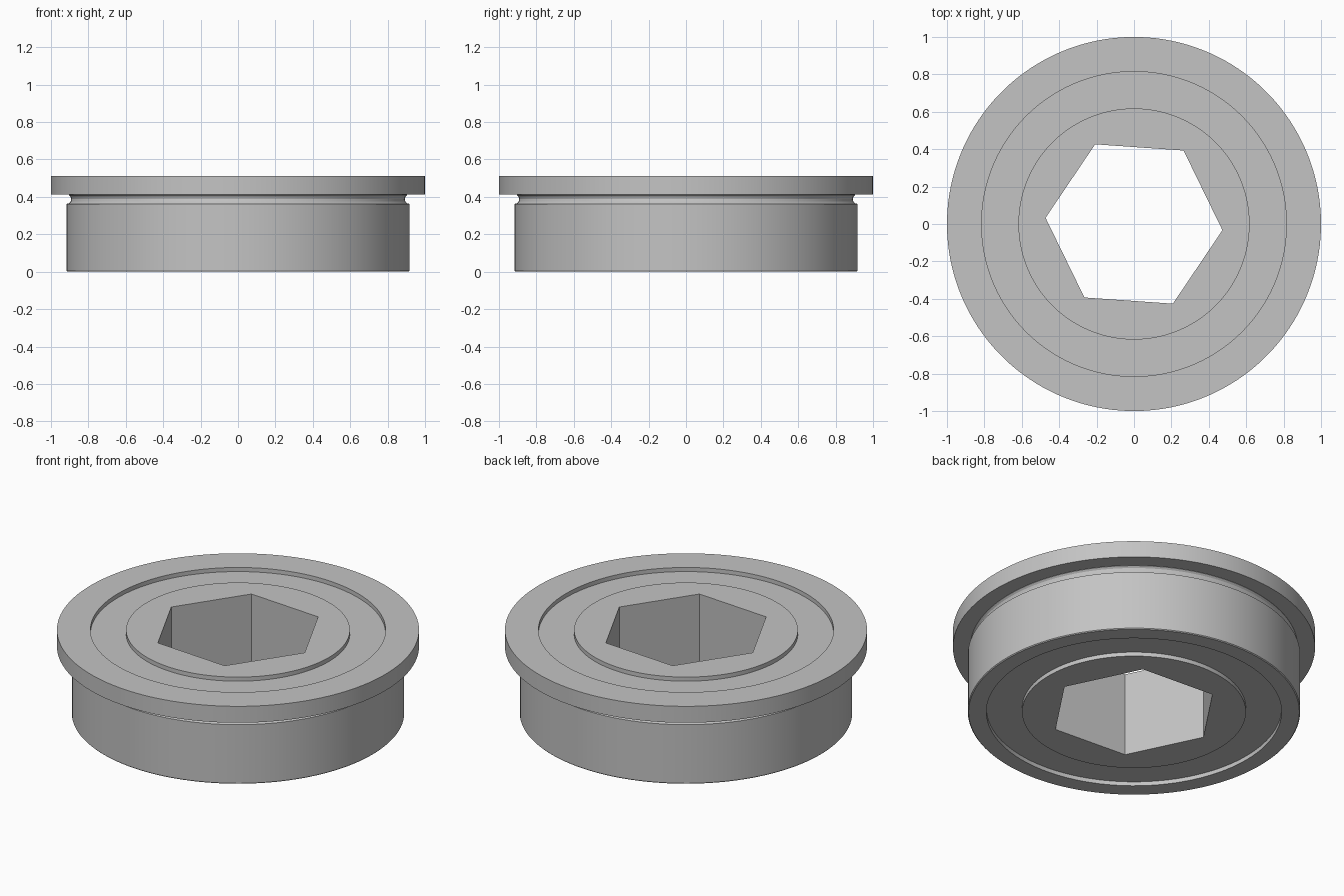
import bpy, bmesh
from math import cos, pi, radians, sin

cube = bpy.data.objects.get("Cube")
if cube:
    bpy.data.objects.remove(cube)

SEGMENTS = 144
TURN = radians(-4)      # rotation of the hexagonal bore
HEIGHT = 0.512
RECESS = 0.025

steel = bpy.data.materials.new("steel grey")
steel.use_nodes = True
colour = (0.55, 0.55, 0.55, 1)
steel.diffuse_color = colour
steel.node_tree.nodes["Principled BSDF"].inputs["Base Color"].default_value = colour


def hex_radius(angle, corner):
    """Distance from the axis to a hexagon with the given corner radius."""
    return corner * cos(pi / 6) / cos(angle % (pi / 3) - pi / 6)


def lathe(name, profile):
    """Spin a closed profile of (radius, z, is_hex) around the z axis."""
    bm = bmesh.new()
    rings = []
    for radius, z, is_hex in profile:
        ring = []
        for i in range(SEGMENTS):
            a = 2 * pi * i / SEGMENTS
            r = hex_radius(a, radius) if is_hex else radius
            ring.append(bm.verts.new((r * cos(a + TURN), r * sin(a + TURN), z)))
        rings.append(ring)
    for k, ring in enumerate(rings):
        after = rings[(k + 1) % len(rings)]
        for i in range(SEGMENTS):
            j = (i + 1) % SEGMENTS
            bm.faces.new((ring[i], ring[j], after[j], after[i]))
    bmesh.ops.recalc_face_normals(bm, faces=bm.faces)
    mesh = bpy.data.meshes.new(name)
    bm.to_mesh(mesh)
    bm.free()
    mesh.materials.append(steel)
    obj = bpy.data.objects.new(name, mesh)
    bpy.context.collection.objects.link(obj)
    bpy.ops.object.select_all(action="DESELECT")
    obj.select_set(True)
    bpy.context.view_layer.objects.active = obj
    bpy.ops.object.shade_smooth_by_angle(angle=radians(25))
    return obj


def round_points(*points):
    return [(r, z, False) for r, z in points]


# Outer race: plain body, rounded relief groove, flange
groove = [(0.918 - 0.026 * sin(radians(t)), 0.388 - 0.026 * cos(radians(t)))
          for t in range(0, 151, 30)]
lathe("outer_race", round_points(
    (0.815, 0), (0.913, 0), (0.918, 0.005), *groove, (0.905, 0.412),
    (1, 0.412), (1, HEIGHT), (0.815, HEIGHT)))

# Shield ring, set back from both faces
lathe("shield", round_points(
    (0.617, RECESS), (0.816, RECESS),
    (0.816, HEIGHT - RECESS), (0.617, HEIGHT - RECESS)))

# Inner race: round outside, hexagonal bore
lathe("inner_race", round_points((0.618, 0), (0.618, HEIGHT))
      + [(0.474, HEIGHT, True), (0.474, 0, True)])
